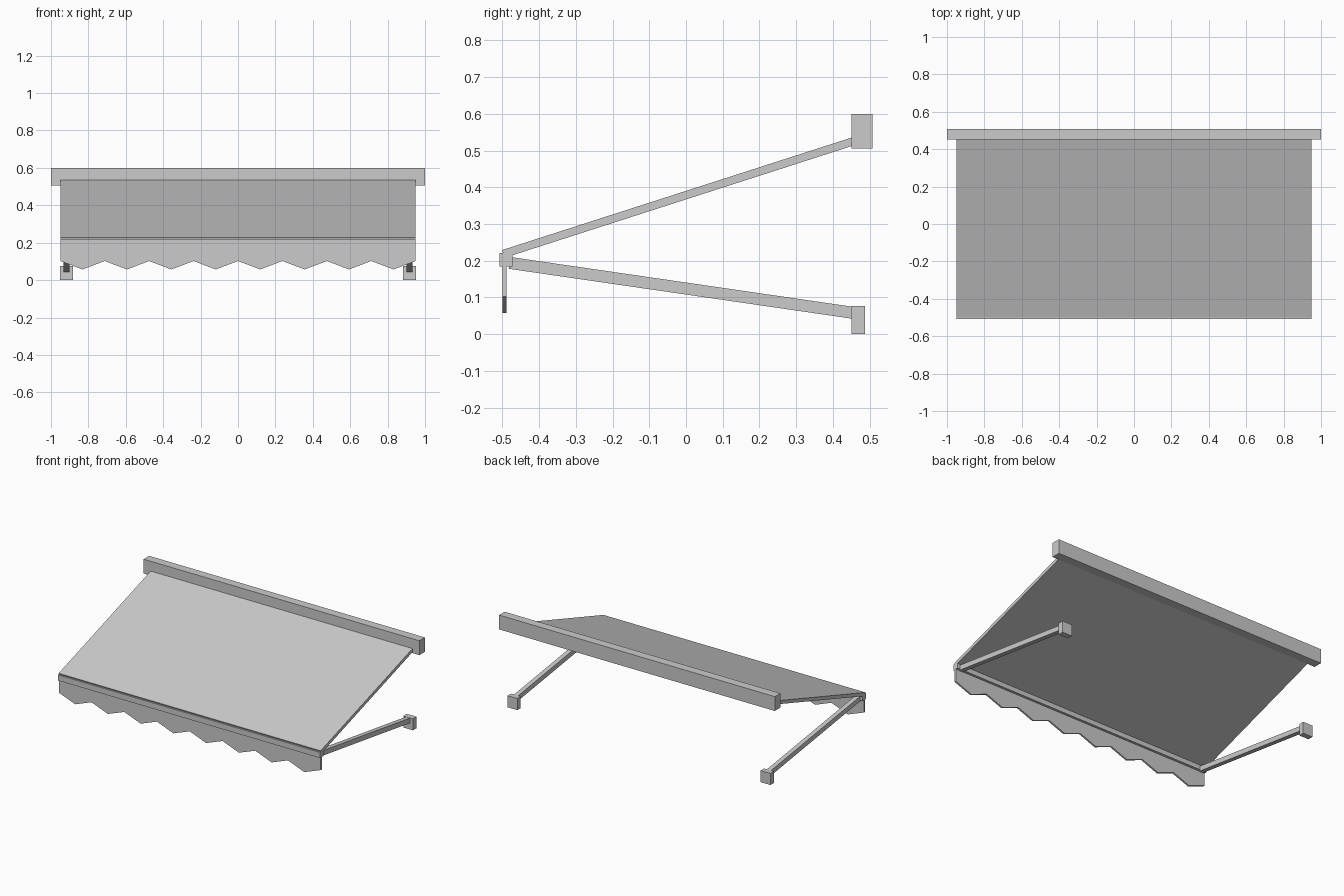
import bpy

if "Cube" in bpy.data.objects:
    bpy.data.objects.remove(bpy.data.objects["Cube"])

grey = bpy.data.materials.new("light grey")
grey.diffuse_color = (0.6, 0.6, 0.6, 1)
grey.use_nodes = True
grey.node_tree.nodes["Principled BSDF"].inputs["Base Color"].default_value = grey.diffuse_color


def prism(name, outline, lo, hi, axis):
    """Extrude a 2D outline from lo to hi along x (outline is y,z) or y (outline is x,z)."""
    def place(p, d):
        return (d, p[0], p[1]) if axis == "x" else (p[0], d, p[1])
    n = len(outline)
    verts = [place(p, lo) for p in outline] + [place(p, hi) for p in outline]
    faces = [tuple(range(n))[::-1], tuple(range(n, 2 * n))]
    faces += [(i, (i + 1) % n, (i + 1) % n + n, i + n) for i in range(n)]
    mesh = bpy.data.meshes.new(name)
    mesh.from_pydata(verts, [], faces)
    if axis == "y":
        mesh.flip_normals()
    mesh.materials.append(grey)
    obj = bpy.data.objects.new(name, mesh)
    bpy.context.collection.objects.link(obj)
    return obj


def rect(y0, y1, z0, z1):
    return [(y0, z0), (y1, z0), (y1, z1), (y0, z1)]


# Wall housing and front bar
prism("wall_housing", rect(0.451, 0.508, 0.506, 0.6), -1, 1, "x")
prism("front_bar", rect(-0.508, -0.473, 0.184, 0.221), -0.95, 0.95, "x")

# Sloping canopy sheet
prism("canopy", [(-0.494, 0.208), (0.46, 0.515), (0.453, 0.536), (-0.501, 0.229)],
      -0.95, 0.95, "x")

# Hanging valance with a zigzag lower edge of eight points
teeth, half = 8, 0.95
step = 2 * half / teeth
edge = [(-half + i * step / 2, 0.057 if i % 2 else 0.102) for i in range(2 * teeth + 1)]
prism("valance", edge + [(half, 0.19), (-half, 0.19)], -0.5, -0.489, "y")

# Support arm and wall bracket on each side
for side, s in (("left", -1), ("right", 1)):
    a, b = sorted((s * 0.902, s * 0.932))
    prism(side + "_arm", [(-0.483, 0.178), (0.46, 0.041), (0.465, 0.073), (-0.478, 0.21)],
          a, b, "x")
    a, b = sorted((s * 0.883, s * 0.953))
    prism(side + "_bracket", rect(0.451, 0.487, 0, 0.076), a, b, "x")
